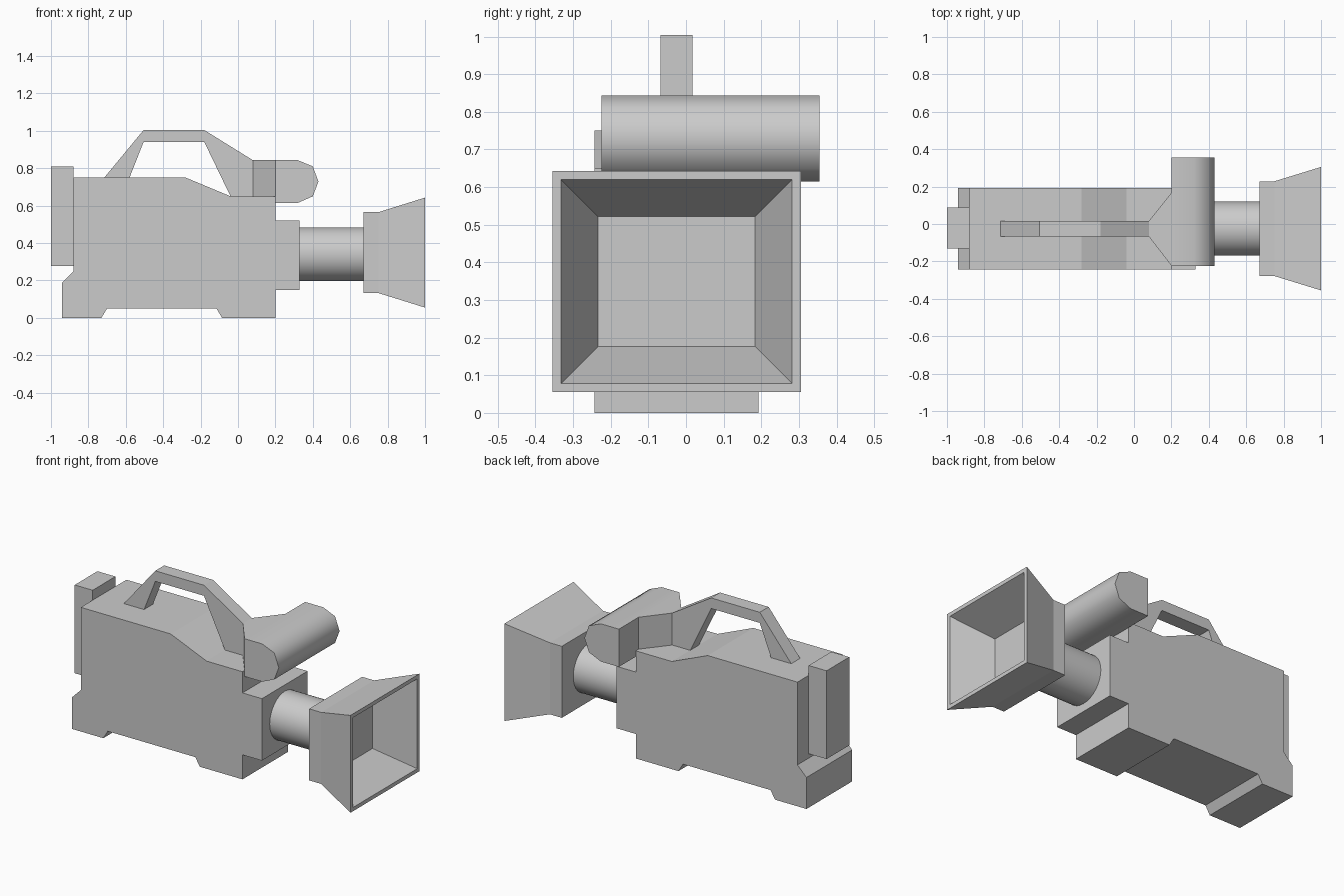
import bpy, bmesh, math

if "Cube" in bpy.data.objects:
    bpy.data.objects.remove(bpy.data.objects["Cube"])

CY = -0.025  # camera's centre line in y


def finish(name, bm, smooth=None):
    bmesh.ops.recalc_face_normals(bm, faces=bm.faces)
    mesh = bpy.data.meshes.new(name)
    bm.to_mesh(mesh)
    bm.free()
    ob = bpy.data.objects.new(name, mesh)
    bpy.context.collection.objects.link(ob)
    if smooth:
        bpy.ops.object.select_all(action='DESELECT')
        ob.select_set(True)
        bpy.context.view_layer.objects.active = ob
        bpy.ops.object.shade_smooth_by_angle(angle=math.radians(smooth))
    return ob


def loft(name, rings, smooth=None):
    """Skin closed rings of points and cap both ends."""
    bm = bmesh.new()
    loops = [[bm.verts.new(p) for p in ring] for ring in rings]
    for a, b in zip(loops, loops[1:]):
        for i in range(len(a)):
            j = (i + 1) % len(a)
            bm.faces.new((a[i], a[j], b[j], b[i]))
    bm.faces.new(loops[0][::-1])
    bm.faces.new(loops[-1])
    return finish(name, bm, smooth)


def extrude_y(name, profile, y0, y1, smooth=None):
    return loft(name, [[(x, y, z) for x, z in profile] for y in (y0, y1)], smooth)


def rect(x, y0, y1, z0, z1):
    return [(x, y0, z0), (x, y1, z0), (x, y1, z1), (x, y0, z1)]


# Main body with feet, sloped top and front lens mount
extrude_y("camera_body", [
    (-0.94, 0), (-0.73, 0), (-0.70, 0.05), (-0.115, 0.05), (-0.085, 0),
    (0.20, 0), (0.20, 0.148), (0.33, 0.148), (0.33, 0.522), (0.20, 0.522),
    (0.20, 0.65), (-0.04, 0.65), (-0.28, 0.75), (-0.88, 0.75),
    (-0.88, 0.25), (-0.94, 0.19)], -0.243, 0.193)

# Battery pack on the back
loft("battery_pack", [rect(x, -0.13, 0.087, 0.277, 0.81) for x in (-1.0, -0.88)])

# Carrying handle
extrude_y("carry_handle", [
    (-0.715, 0.75), (-0.505, 1.004), (-0.18, 1.004), (0.08, 0.843),
    (0.08, 0.65), (-0.04, 0.65), (-0.18, 0.94), (-0.505, 0.94),
    (-0.58, 0.75)], -0.068, 0.017)

# Flared bracket joining handle and viewfinder
loft("viewfinder_bracket", [rect(0.08, -0.068, 0.017, 0.65, 0.843),
                            rect(0.20, -0.223, 0.167, 0.65, 0.843)])

# Viewfinder tube lying across the camera
extrude_y("viewfinder", [
    (0.20, 0.615), (0.32, 0.615), (0.40, 0.65), (0.43, 0.729),
    (0.40, 0.81), (0.32, 0.843), (0.20, 0.843)], -0.225, 0.355, 50)

# Lens barrel
N = 32
loft("lens_barrel", [[(x, CY + 0.144 * math.cos(2 * math.pi * i / N),
                       0.34 + 0.144 * math.sin(2 * math.pi * i / N))
                      for i in range(N)] for x in (0.33, 0.67)], 40)

# Hollow lens hood: outer shell, front lip, then inner walls and floor
hood = [(0.67, 0.253, 0.216), (0.75, 0.253, 0.216), (1.0, 0.33, 0.294),
        (1.0, 0.307, 0.271), (0.77, 0.209, 0.173)]
loft("lens_hood", [rect(x, CY - w, CY + w, 0.349 - h, 0.349 + h)
                   for x, w, h in hood])
